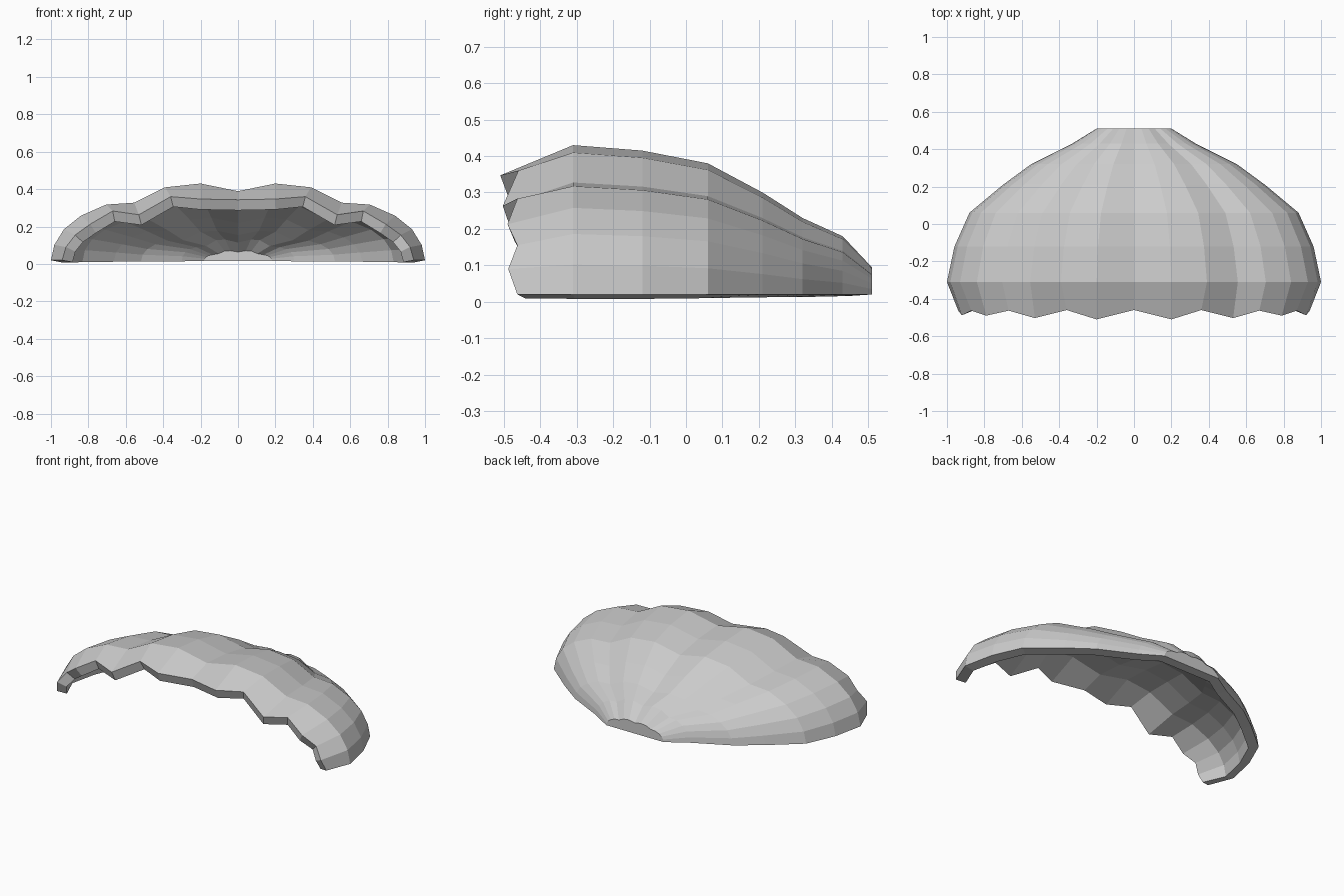
import bpy, bmesh

if "Cube" in bpy.data.objects:
    bpy.data.objects.remove(bpy.data.objects["Cube"])

# Half of the scalloped arch, centre to rim: (x, height) as fractions
ARCH = [(0, .90), (.2, 1), (.39, .95), (.555, .75), (.705, .725),
        (.84, .58), (.93, .405), (.982, .20), (1, 0)]
# Sections toward the hinge: (y, half width, crown height)
SECTIONS = [(-.31, 1, .41), (-.12, .96, .395), (.06, .88, .36), (.21, .70, .28),
            (.32, .55, .21), (.43, .33, .16), (.51, .20, .075)]
# Wavy front lip, centre to rim
LIP = [(0, -.46, .343), (.2, -.51, .347), (.36, -.46, .36), (.53, -.503, .263),
       (.67, -.463, .283), (.79, -.49, .213), (.87, -.463, .155),
       (.92, -.488, .09), (.94, -.463, .02)]
BASE = .02


def mirrored(half):
    return [(-p[0], p[1], p[2]) for p in half[:0:-1]] + half


rows = [mirrored(LIP)]
for y, w, h in SECTIONS:
    rows.append(mirrored([(x * w, y, BASE + z * h) for x, z in ARCH]))

# Outer skin with a closed hinge end
bm = bmesh.new()
grid = [[bm.verts.new(p) for p in row] for row in rows]
for a, b in zip(grid, grid[1:]):
    for i in range(len(a) - 1):
        bm.faces.new((a[i], a[i + 1], b[i + 1], b[i]))
bm.faces.new(grid[-1])
bm.normal_update()
if sum(f.normal.z for f in bm.faces) < 0:
    bmesh.ops.reverse_faces(bm, faces=bm.faces[:])
mesh = bpy.data.meshes.new("scallop_shell")
bm.to_mesh(mesh)
bm.free()
shell = bpy.data.objects.new("scallop_shell", mesh)
bpy.context.collection.objects.link(shell)

# Wall thickness, grown inward
wall = shell.modifiers.new("wall", 'SOLIDIFY')
wall.thickness = .06
wall.offset = -1
